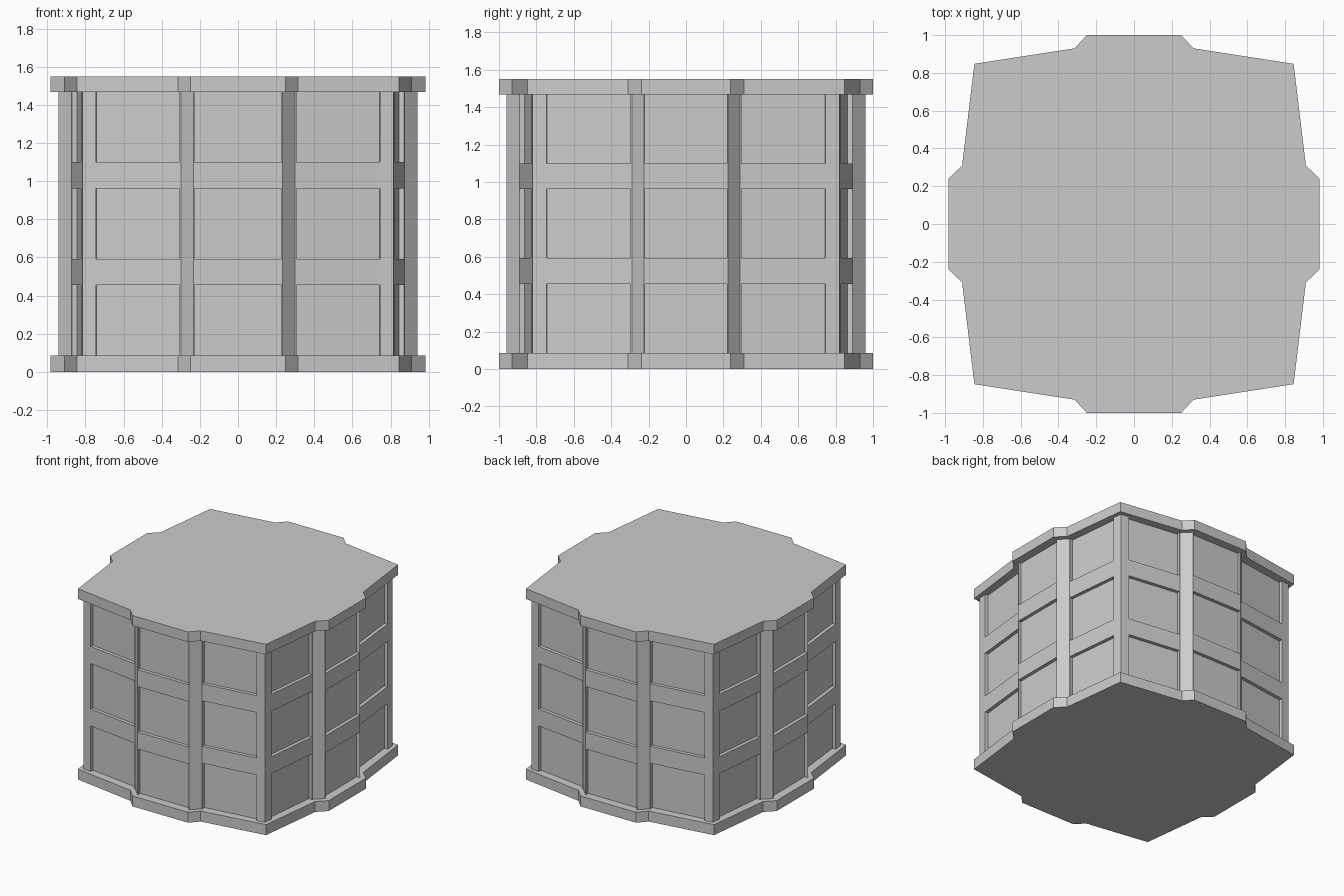
import bpy, bmesh

if "Cube" in bpy.data.objects:
    bpy.data.objects.remove(bpy.data.objects["Cube"])


def full_loop(q):
    """Mirror one quadrant outline (from +y round to +x) into a closed plan."""
    return (q + [(x, -y) for x, y in reversed(q)]
            + [(-x, -y) for x, y in q] + [(-x, y) for x, y in reversed(q)])


def tower(name, plan, levels, recess=0.0):
    """Wall the plan through the levels; sink wide bays on even rows."""
    bm = bmesh.new()
    rings = [[bm.verts.new((x, y, z)) for x, y in plan] for z in levels]
    n, panels = len(plan), []
    for row, (lo, hi) in enumerate(zip(rings, rings[1:])):
        for i in range(n):
            j = (i + 1) % n
            f = bm.faces.new((lo[i], lo[j], hi[j], hi[i]))
            if recess and row % 2 == 0 and (lo[i].co - lo[j].co).length > 0.3:
                panels.append(f)
    bm.faces.new(rings[0])
    bm.faces.new(rings[-1])
    bmesh.ops.recalc_face_normals(bm, faces=bm.faces)
    if panels:
        bmesh.ops.inset_individual(bm, faces=panels, thickness=0, depth=-recess,
                                   use_even_offset=False)
    mesh = bpy.data.meshes.new(name)
    bm.to_mesh(mesh)
    bm.free()
    ob = bpy.data.objects.new(name, mesh)
    bpy.context.collection.objects.link(ob)
    return ob


# Plinth and roof slabs
slab = full_loop([(0.25, 1.0), (0.315, 0.93), (0.845, 0.848),
                  (0.91, 0.31), (0.983, 0.238)])
tower("base_slab", slab, [0, 0.085])
tower("roof_slab", slab, [1.468, 1.55])

# Body: canted bays, posts and bands, with sunken panels on three storeys
body = full_loop([(0.228, 0.96), (0.233, 0.96), (0.30, 0.891), (0.306, 0.89),
                  (0.745, 0.829), (0.815, 0.82), (0.824, 0.745),
                  (0.871, 0.296), (0.872, 0.29), (0.941, 0.225), (0.941, 0.22)])
tower("panelled_body", body, [0.06, 0.455, 0.593, 0.962, 1.10, 1.50], 0.028)
